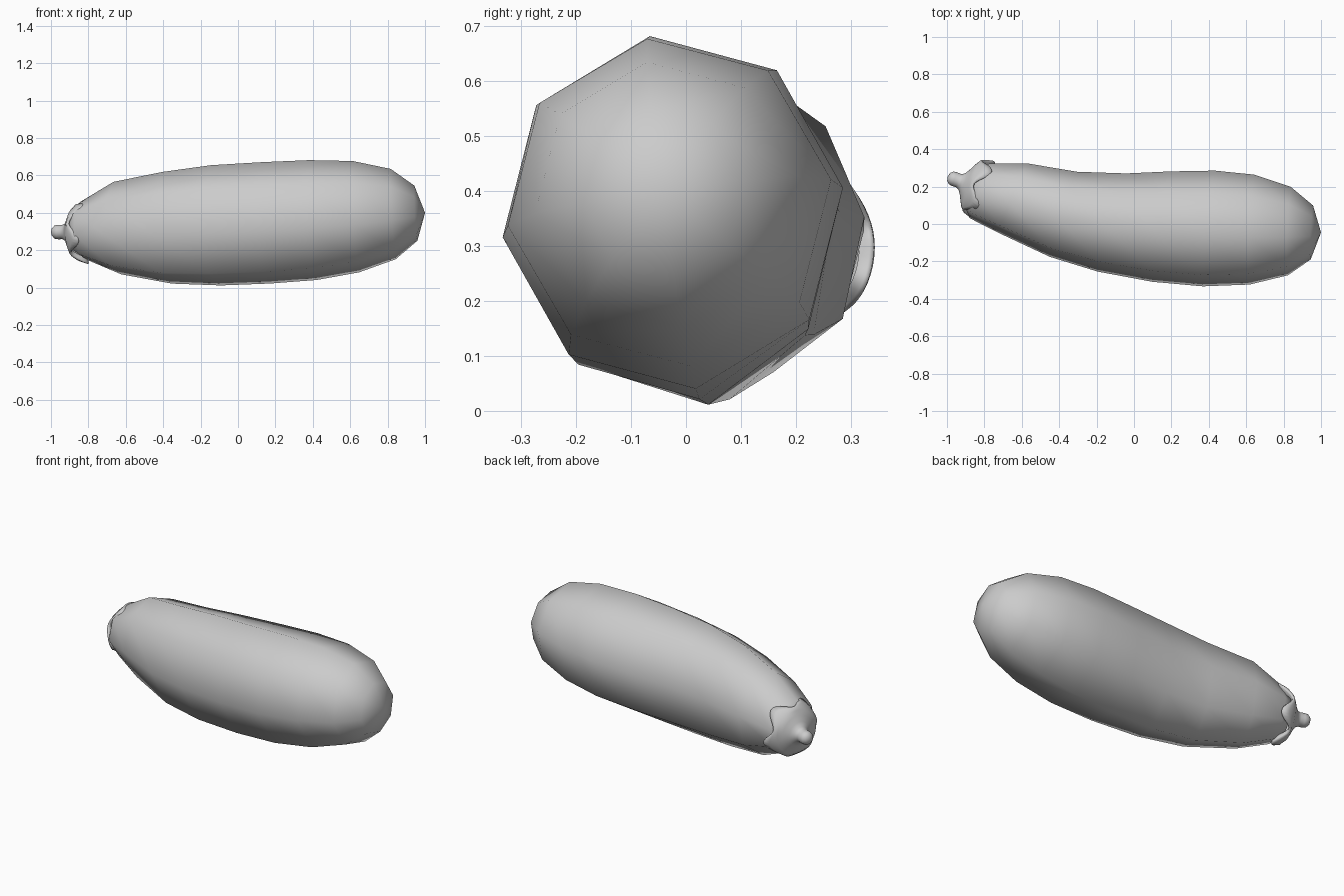
import bpy, bmesh, math
from mathutils import Vector

if "Cube" in bpy.data.objects:
    bpy.data.objects.remove(bpy.data.objects["Cube"])


def frame(slope, pitch):
    # along, side and up directions of a tilted ring
    d = Vector((1, -slope, pitch)).normalized()
    side = Vector((slope, 1, 0)).normalized()
    return d, side, d.cross(side)


def skin(name, rings, start, end):
    # joins rings of points into a closed, smooth surface
    bm = bmesh.new()
    loops = [[bm.verts.new(p) for p in r] for r in rings]
    n = len(loops[0])
    for a, b in zip(loops, loops[1:]):
        for i in range(n):
            j = (i + 1) % n
            bm.faces.new((a[i], a[j], b[j], b[i]))
    for loop, tip in ((loops[0], start), (loops[-1], end)):
        if tip is None:
            continue
        v = bm.verts.new(tip)
        for i in range(n):
            bm.faces.new((loop[i], loop[(i + 1) % n], v))
    bmesh.ops.recalc_face_normals(bm, faces=bm.faces)
    for f in bm.faces:
        f.smooth = True
    me = bpy.data.meshes.new(name)
    bm.to_mesh(me)
    bm.free()
    ob = bpy.data.objects.new(name, me)
    bpy.context.collection.objects.link(ob)
    return ob


# fruit body: eight-sided rings (x, y, z, side radius, up radius, bend)
stations = [
    (-0.868, 0.195, 0.303, 0.120, 0.120, 0.37),
    (-0.825, 0.177, 0.305, 0.157, 0.157, 0.37),
    (-0.645, 0.137, 0.318, 0.203, 0.250, 0.40),
    (-0.378, 0.052, 0.320, 0.241, 0.302, 0.33),
    (-0.118, 0.008, 0.333, 0.276, 0.325, 0.30),
    (0.147, -0.014, 0.346, 0.302, 0.328, 0.17),
    (0.400, -0.024, 0.361, 0.314, 0.324, 0.11),
    (0.630, -0.030, 0.379, 0.297, 0.301, 0.05),
    (0.830, -0.038, 0.393, 0.239, 0.244, 0.04),
    (0.951, -0.045, 0.398, 0.146, 0.149, 0.05),
]
rings = []
for x, y, z, ry, rz, bend in stations:
    d, side, up = frame(bend, 0.05)
    ring = []
    for k in range(8):
        a = math.radians(8 + 45 * k)
        ring.append(Vector((x, y, z)) + side * ry * math.cos(a) + up * rz * math.sin(a))
    rings.append(ring)
skin("fruit_body", rings, (-0.88, 0.20, 0.303), (1.0, -0.045, 0.40))

# stem and five-lobed cap: profile of (distance from stem end, radius)
profile = [(0.004, 0.022), (0.018, 0.036), (0.038, 0.039), (0.060, 0.038),
           (0.078, 0.046), (0.094, 0.070), (0.110, 0.102), (0.124, 0.128)]
tip = Vector((-0.995, 0.253, 0.297))
d, side, up = frame(0.37, 0.0)
N = 60
rings = [[] for _ in range(len(profile) + 4)]
for k in range(N):
    a = 2 * math.pi * k / N
    w = 0.5 + 0.5 * math.cos(5 * (a - math.radians(195)))
    lip_s, lip_r = 0.142 + 0.066 * w, 0.147 + 0.024 * w
    mid = (0.5 * (lip_s + 0.124), 0.5 * (lip_r + 0.128) + 0.008)
    pts = profile + [mid, (lip_s, lip_r), (lip_s + 0.004, lip_r - 0.008),
                     (lip_s - 0.004, lip_r - 0.030)]
    for ring, (s, r) in zip(rings, pts):
        ring.append(tip + d * s + (side * math.cos(a) + up * math.sin(a)) * r)
skin("stem_cap", rings, tip - d * 0.002, None)
